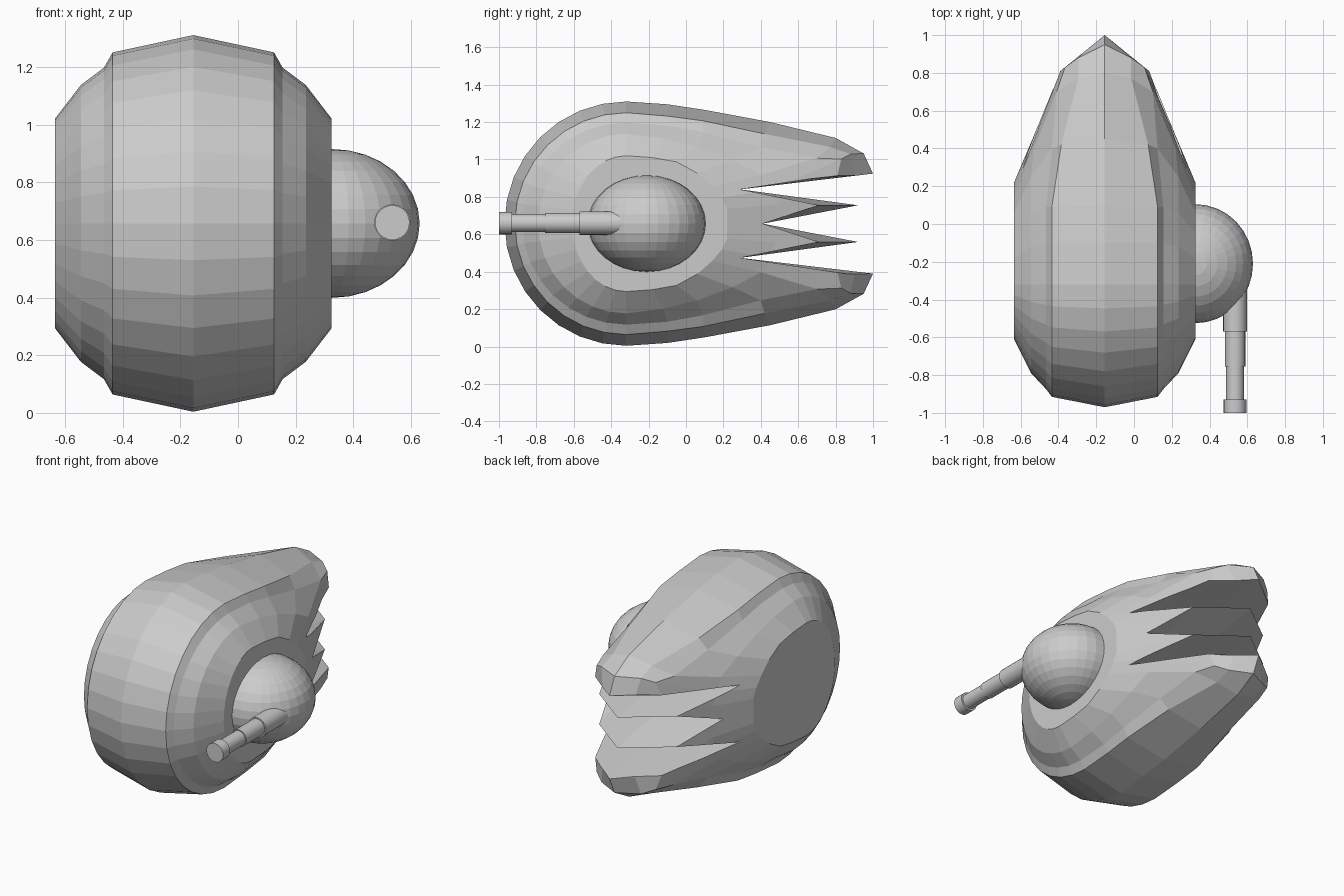
import bpy, bmesh, math
from mathutils import Matrix

if "Cube" in bpy.data.objects:
    bpy.data.objects.remove(bpy.data.objects["Cube"])

CX, CZ = -0.155, 0.657          # symmetry axis of the hull


def new_object(name, bm):
    bmesh.ops.recalc_face_normals(bm, faces=bm.faces)
    me = bpy.data.meshes.new(name)
    bm.to_mesh(me)
    bm.free()
    ob = bpy.data.objects.new(name, me)
    bpy.context.collection.objects.link(ob)
    return ob


def loft(name, rings):
    """Skin closed rings of (x, y, z) and cap both ends."""
    bm = bmesh.new()
    rows = [[bm.verts.new(p) for p in r] for r in rings]
    n = len(rows[0])
    for a, b in zip(rows, rows[1:]):
        for i in range(n):
            j = (i + 1) % n
            bm.faces.new((a[i], a[j], b[j], b[i]))
    bm.faces.new(rows[0])
    bm.faces.new(rows[-1])
    return new_object(name, bm)


# Hull layers: side offset, nose radii, then tail points (y, height, side offset)
LAYERS = [
    (0.0, 0.65, 0.653, [(-.1, .638, 0), (.1, .608, 0), (.45, .543, 0), (.8, .458, 0),
                        (.95, .375, 0), (1, .267, 0), (1, 0, 0)]),
    (0.28, 0.595, 0.593, [(-.1, .575, .28), (.09, .55, .28), (.42, .48, .23), (.77, .41, .14),
                          (.88, .372, .14), (.905, .263, .117), (.905, 0, .117)]),
    (0.31, 0.555, 0.54, [(-.1, .525, .31), (.09, .49, .31), (.4, .41, .28), (.7, .35, .255),
                         (.83, .345, .21), (.81, .26, .235), (.81, 0, .235)]),
    (0.39, 0.47, 0.48, [(-.12, .455, .39), (.06, .41, .39), (.25, .34, .39), (.4, .26, .375),
                        (.45, .18, .38), (.48, .1, .37), (.48, 0, .37)]),
    (0.48, 0.29, 0.363, [(-.18, .353, .48), (-.05, .33, .48), (.06, .27, .48), (.14, .2, .48),
                         (.19, .14, .48), (.22, .08, .48), (.22, 0, .48)]),
]


def hull_ring(layer, side):
    dx, ry, rz, tail = layer
    half = [(-0.32 - ry * math.cos(i * math.pi / 16), rz * math.sin(i * math.pi / 16), dx)
            for i in range(9)] + tail
    full = half + [(y, -z, d) for y, z, d in half[-2:0:-1]]
    return [(CX + side * d, y, CZ + z) for y, z, d in full]


hull = loft("hull", [hull_ring(l, -1) for l in LAYERS[:0:-1]] +
            [hull_ring(l, 1) for l in LAYERS])


# Zigzag cutter that leaves teeth along the tail
def zigzag_ring(dx):
    side = abs(dx) > 0.1
    tip, end = (0.71, 0.335) if side else (0.92, 0.303)
    half = [(1.3, end), (0.29, 0.183), (tip, 0.098)]
    pts = half + [(0.41, 0)] + [(y, -z) for y, z in reversed(half)]
    return [(CX + dx, y, CZ + z) for y, z in pts]


cutter = loft("tail_cutter", [zigzag_ring(d) for d in (-.6, -.28, 0, .28, .6)])
cutter.hide_render = True
mod = hull.modifiers.new("teeth", 'BOOLEAN')
mod.operation = 'DIFFERENCE'
mod.solver = 'EXACT'
mod.object = cutter
bpy.context.view_layer.objects.active = hull
bpy.ops.object.modifier_apply(modifier=mod.name)
bpy.data.objects.remove(cutter)

# Domed turret on the right side
bm = bmesh.new()
bmesh.ops.create_uvsphere(bm, u_segments=32, v_segments=16, radius=1)
bmesh.ops.transform(bm, verts=bm.verts, matrix=Matrix.Translation((0.325, -0.21, CZ))
                    @ Matrix.Diagonal((0.305, 0.315, 0.258, 1)))
bmesh.ops.bisect_plane(bm, geom=bm.verts[:] + bm.edges[:] + bm.faces[:],
                       plane_co=(0.315, 0, 0), plane_no=(-1, 0, 0), clear_outer=True)
new_object("turret_dome", bm)

# Stepped gun barrel pointing forward
BARREL = [(-1, .06), (-.93, .06), (-.93, .048), (-.755, .048), (-.755, .054),
          (-.57, .054), (-.57, .063), (-.25, .063)]
barrel = loft("gun_barrel", [[(0.535 + r * math.cos(a), y, 0.66 + r * math.sin(a))
                              for a in (i * math.tau / 24 for i in range(24))]
                             for y, r in BARREL])
bpy.ops.object.select_all(action='DESELECT')
barrel.select_set(True)
bpy.context.view_layer.objects.active = barrel
bpy.ops.object.shade_smooth_by_angle(angle=math.radians(35))
